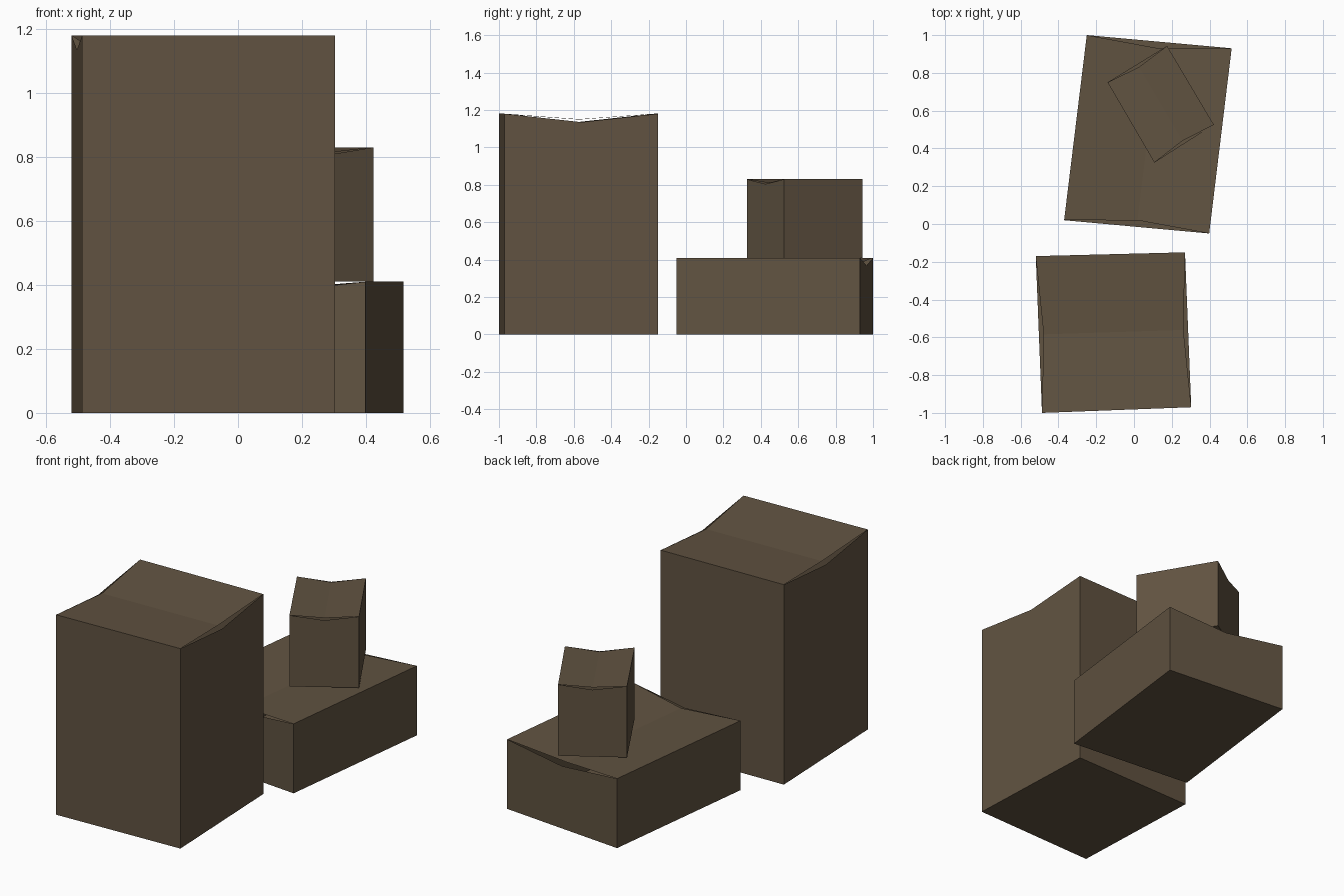
import bpy
import bmesh
from mathutils import Vector

default = bpy.data.objects.get("Cube")
if default:
    bpy.data.objects.remove(default, do_unlink=True)

# One flat brown for everything
brown = bpy.data.materials.new("dark brown")
brown.use_nodes = True
colour = (0.12, 0.087, 0.053, 1)
brown.diffuse_color = colour
shader = next(n for n in brown.node_tree.nodes if n.type == 'BSDF_PRINCIPLED')
shader.inputs["Base Color"].default_value = colour
shader.inputs["Roughness"].default_value = 0.9


def sagging_block(name, corners, base, top, wall_dip, roof_dip, inset):
    """Block on four counter-clockwise corners; its first and third top edges sag
    and the roof sheet pulls in slightly from those two walls."""
    bm = bmesh.new()
    low = [bm.verts.new((x, y, base)) for x, y in corners]
    high = [bm.verts.new((x, y, top)) for x, y in corners]
    centre = sum((v.co for v in high), Vector()) / 4

    def sag(a, b, dip, pull):
        mid = (high[a].co + high[b].co) / 2
        mid += (centre - mid).normalized() * pull
        mid.z -= dip
        return bm.verts.new(mid)

    # Floor and walls, with a dipped top edge on the two sagging sides
    bm.faces.new(low[::-1])
    for i in range(4):
        j = (i + 1) % 4
        wall = [low[i], low[j], high[j]]
        if i % 2 == 0:
            wall.append(sag(i, j, wall_dip, 0))
        bm.faces.new(wall + [high[i]])

    # Roof sheet folded along the valley
    near = sag(0, 1, roof_dip, inset)
    far = sag(2, 3, roof_dip, inset)
    bm.faces.new((high[0], near, far, high[3]))
    bm.faces.new((near, high[1], high[2], far))

    mesh = bpy.data.meshes.new(name)
    bm.to_mesh(mesh)
    bm.free()
    mesh.materials.append(brown)
    block = bpy.data.objects.new(name, mesh)
    bpy.context.collection.objects.link(block)
    return block


# Tall front block, sagging along its left and right sides
sagging_block("tall_block",
              [(0.303, -0.97), (0.27, -0.15), (-0.52, -0.17), (-0.487, -1.0)],
              0, 1.18, 0.045, 0.03, 0.025)

# Low rear block, sagging along its front and back
sagging_block("low_block",
              [(-0.37, 0.02), (0.398, -0.05), (0.517, 0.93), (-0.25, 1.0)],
              0, 0.41, 0.042, 0.03, 0.035)

# Small turned block resting on the low one
sagging_block("small_block",
              [(0.108, 0.325), (0.423, 0.525), (0.175, 0.943), (-0.14, 0.75)],
              0.41, 0.83, 0.026, 0.02, 0.018)
